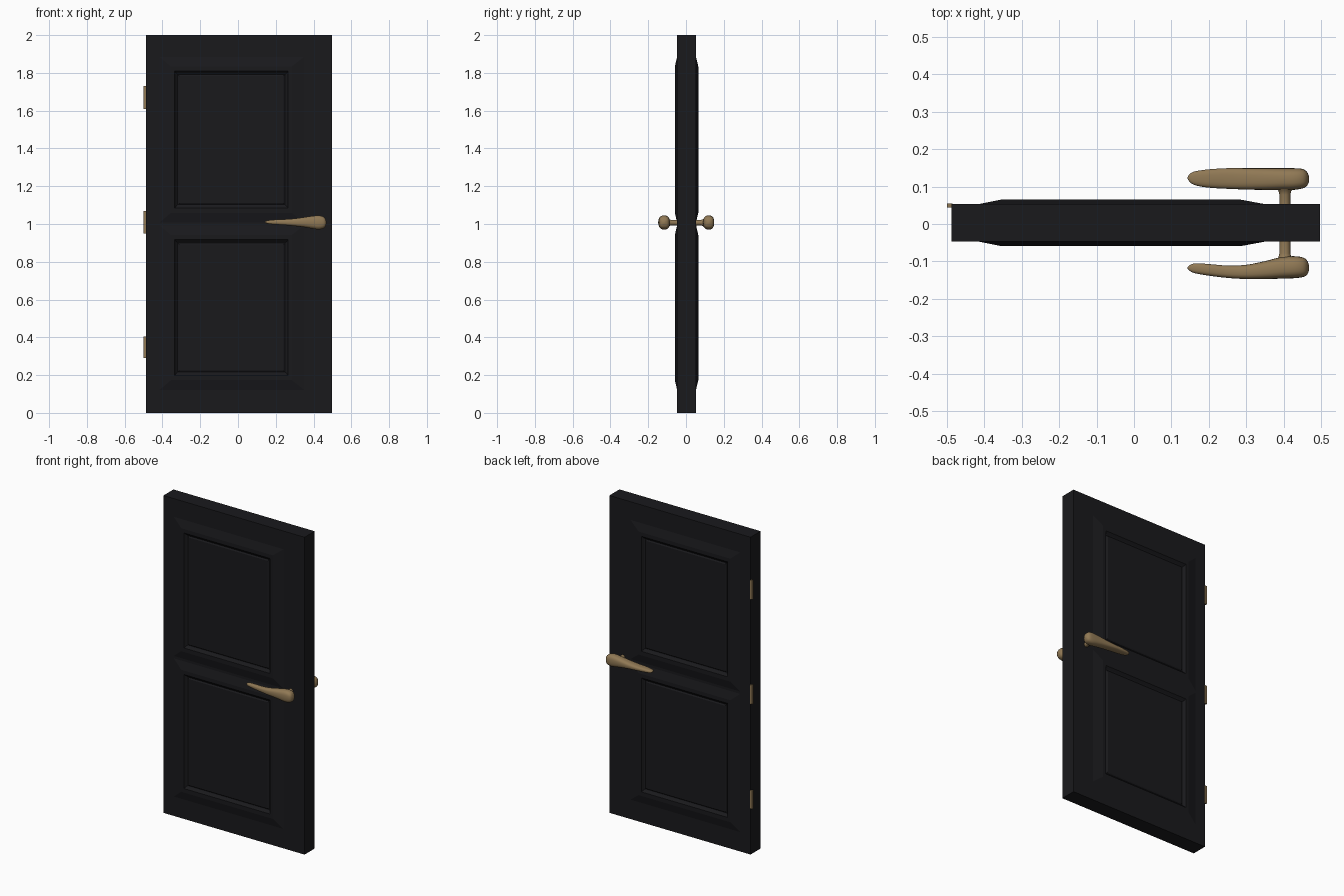
import bpy, bmesh, math
from mathutils import Vector

if "Cube" in bpy.data.objects:
    bpy.data.objects.remove(bpy.data.objects["Cube"])

YC = 0.003  # middle plane of the slab


def material(name, rgb):
    m = bpy.data.materials.new(name)
    m.diffuse_color = (*rgb, 1)
    m.use_nodes = True
    m.node_tree.nodes["Principled BSDF"].inputs["Base Color"].default_value = m.diffuse_color
    return m


BLACK = material("black_paint", (0.010, 0.010, 0.012))
BRASS = material("aged_brass", (0.28, 0.19, 0.09))


def finish(name, bm, mat, smooth=None):
    bmesh.ops.recalc_face_normals(bm, faces=bm.faces)
    me = bpy.data.meshes.new(name)
    bm.to_mesh(me)
    bm.free()
    ob = bpy.data.objects.new(name, me)
    bpy.context.collection.objects.link(ob)
    me.materials.append(mat)
    if smooth:
        bpy.ops.object.select_all(action='DESELECT')
        ob.select_set(True)
        bpy.context.view_layer.objects.active = ob
        bpy.ops.object.shade_smooth_by_angle(angle=math.radians(smooth))
    return ob


def bridge(bm, a, b):
    n = len(a)
    for i in range(n):
        j = (i + 1) % n
        bm.faces.new((a[i], a[j], b[j], b[i]))


# Door slab: both faces with two moulded panels
def door():
    bm = bmesh.new()
    xs = [-0.487, -0.415, 0.35, 0.497]
    zs = [0, 0.122, 0.993, 1.008, 1.885, 2]
    # rings: x0, x1, inset of bottom and top from the opening, depth from the middle
    rings = [(-0.355, 0.285, 0.051, 0.062),
             (-0.335, 0.265, 0.076, 0.062),
             (-0.326, 0.256, 0.088, 0.050),
             (-0.319, 0.249, 0.094, 0.046),
             (-0.310, 0.240, 0.102, 0.051)]
    for side in (-1, 1):
        grid = [[bm.verts.new((x, YC + side * 0.05, z)) for z in zs] for x in xs]
        for i in range(3):
            for k in range(5):
                ring = [grid[i][k], grid[i + 1][k], grid[i + 1][k + 1], grid[i][k + 1]]
                if i == 1 and k in (1, 3):
                    z0, z1 = zs[k], zs[k + 1]
                    for x0, x1, d, y in rings:
                        yy = YC + side * y
                        nxt = [bm.verts.new((x, yy, z)) for x, z in
                               ((x0, z0 + d), (x1, z0 + d), (x1, z1 - d), (x0, z1 - d))]
                        bridge(bm, ring, nxt)
                        ring = nxt
                bm.faces.new(ring)
    # close the slab edges
    bmesh.ops.bridge_loops(bm, edges=[e for e in bm.edges if e.is_boundary])
    return finish("door_slab", bm, BLACK)


# Lever: rounded sections along x given as (x, y0, y1, z0, z1)
def interp(stations, steps=5):
    out = []
    for i in range(len(stations) - 1):
        p = [Vector(stations[min(max(i + k, 0), len(stations) - 1)]) for k in (-1, 0, 1, 2)]
        for s in range(steps):
            t = s / steps
            out.append(0.5 * (2 * p[1] + (p[2] - p[0]) * t
                              + (2 * p[0] - 5 * p[1] + 4 * p[2] - p[3]) * t * t
                              + (3 * p[1] - p[0] - 3 * p[2] + p[3]) * t ** 3))
    return out + [Vector(stations[-1])]


def lever(name, ys):
    xz = [(0.143, 1.009, 1.013), (0.150, 1.004, 1.017), (0.165, 1.000, 1.020),
          (0.20, 0.997, 1.023), (0.25, 0.994, 1.025), (0.30, 0.989, 1.029),
          (0.35, 0.983, 1.036), (0.39, 0.976, 1.042), (0.425, 0.971, 1.045),
          (0.450, 0.976, 1.040), (0.462, 0.986, 1.029), (0.468, 1.002, 1.012)]
    st = [(x, y[0], y[1], z0, z1) for (x, z0, z1), y in zip(xz, ys)]
    bm = bmesh.new()
    n, prev = 24, None
    for x, y0, y1, z0, z1 in interp(st, 3):
        ring = []
        for i in range(n):
            a = 2 * math.pi * i / n
            c, s = math.cos(a), math.sin(a)
            c = math.copysign(abs(c) ** 0.75, c)
            s = math.copysign(abs(s) ** 0.75, s)
            ring.append(bm.verts.new((x, (y0 + y1) / 2 + c * (y1 - y0) / 2,
                                      (z0 + z1) / 2 + s * (z1 - z0) / 2)))
        if prev:
            bridge(bm, prev, ring)
        else:
            bm.faces.new(ring)
        prev = ring
    bm.faces.new(prev)
    return finish(name, bm, BRASS, 50)


# Spindle: turned neck flaring into the lever
def spindle(name, side):
    bm = bmesh.new()
    prev = None
    for y, r in ((0.04, 0.0145), (0.078, 0.0145), (0.088, 0.017), (0.095, 0.023), (0.105, 0.023)):
        ring = [bm.verts.new((0.403 + r * math.cos(i * math.pi / 10), side * y,
                              1.007 + r * math.sin(i * math.pi / 10))) for i in range(20)]
        if prev:
            bridge(bm, prev, ring)
        else:
            bm.faces.new(ring)
        prev = ring
    bm.faces.new(prev)
    return finish(name, bm, BRASS, 40)


# Hinge knuckle plates on the left edge
def hinge(name, z0, z1):
    bm = bmesh.new()
    bmesh.ops.create_cube(bm, size=1)
    for v in bm.verts:
        v.co = (-0.4925 + v.co.x * 0.015, 0.049 + v.co.y * 0.011,
                (z0 + z1) / 2 + v.co.z * (z1 - z0))
    return finish(name, bm, BRASS)


door()
lever("front_lever", [(-0.119, -0.115), (-0.126, -0.109), (-0.132, -0.105), (-0.138, -0.107),
                      (-0.144, -0.111), (-0.147, -0.109), (-0.147, -0.099), (-0.146, -0.089),
                      (-0.145, -0.086), (-0.142, -0.089), (-0.136, -0.097), (-0.122, -0.112)])
lever("back_lever", [(0.121, 0.125), (0.111, 0.135), (0.103, 0.141), (0.097, 0.146),
                     (0.094, 0.149), (0.092, 0.149), (0.091, 0.149), (0.091, 0.149),
                     (0.091, 0.149), (0.095, 0.147), (0.102, 0.139), (0.115, 0.126)])
spindle("front_spindle", -1)
spindle("back_spindle", 1)
for label, a, b in (("top", 1.61, 1.73), ("middle", 0.95, 1.07), ("bottom", 0.29, 0.405)):
    hinge(label + "_hinge", a, b)
